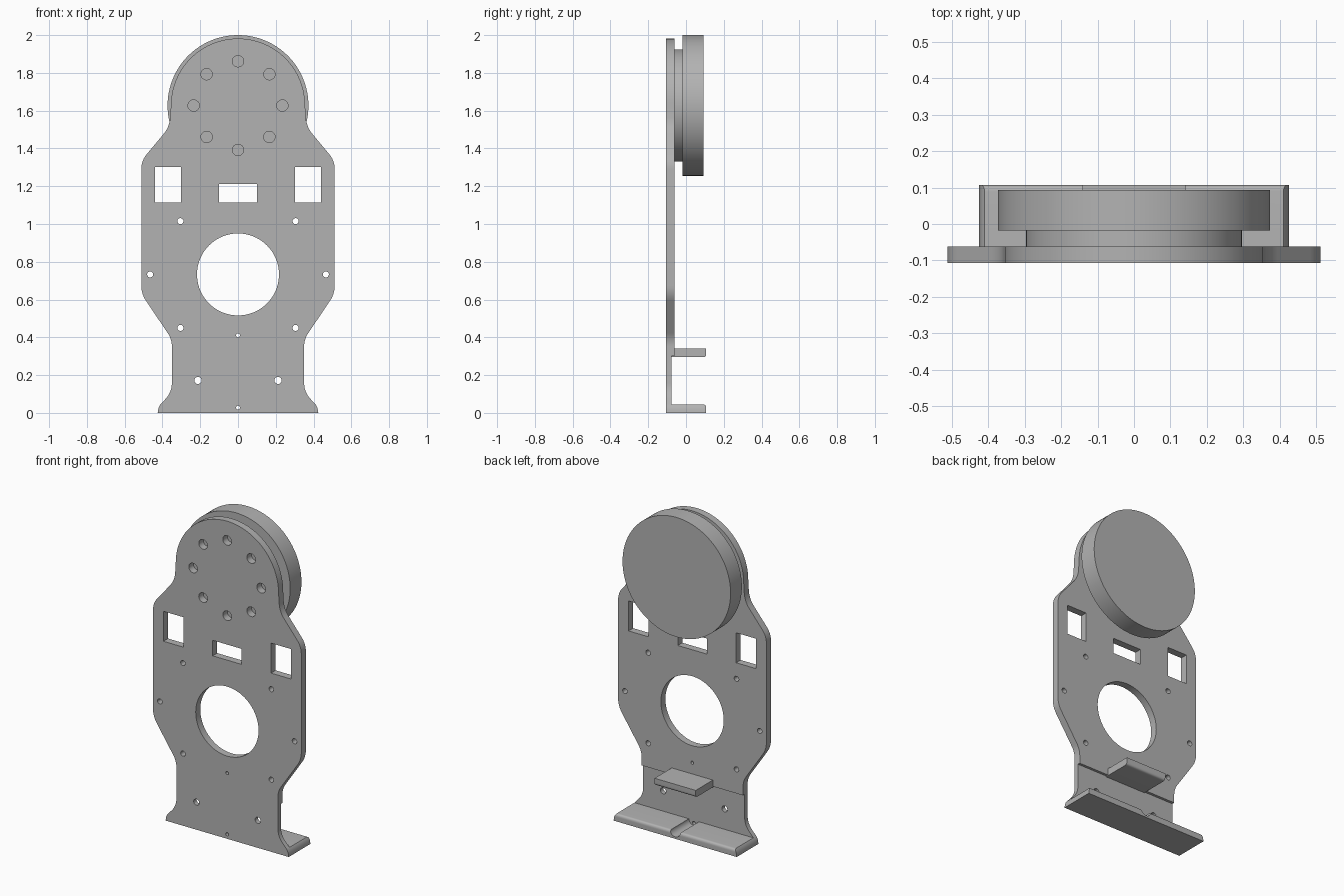
import bpy, bmesh, math
from mathutils import Vector, Matrix

cube = bpy.data.objects.get("Cube")
if cube:
    bpy.data.objects.remove(cube, do_unlink=True)

grey = bpy.data.materials.new("plain grey")
grey.use_nodes = True
colour = (0.45, 0.45, 0.45, 1)
grey.diffuse_color = colour
grey.node_tree.nodes["Principled BSDF"].inputs["Base Color"].default_value = colour

FRONT, PLATE_BACK, BACK = -0.107, -0.062, 0.107
HUB_Z = 1.627


def rounded(corners, steps=6):
    """Round each (u, v, cut) corner with a short quadratic arc."""
    pts = []
    for i, (u, v, cut) in enumerate(corners):
        p = Vector((u, v))
        if not cut:
            pts.append(p)
            continue
        before = Vector(corners[i - 1][:2])
        after = Vector(corners[(i + 1) % len(corners)][:2])
        a = p + (before - p).normalized() * cut
        b = p + (after - p).normalized() * cut
        for k in range(steps + 1):
            t = k / steps
            pts.append(a * (1 - t) ** 2 + p * 2 * t * (1 - t) + b * t * t)
    return pts


def prism(name, pts, lo, hi, axis="y"):
    """Extrude a profile along y (profile x, z) or along x (profile y, z)."""
    place = (lambda p, d: (p[0], d, p[1])) if axis == "y" else (lambda p, d: (d, p[0], p[1]))
    bm = bmesh.new()
    face = bm.faces.new([bm.verts.new(place(p, lo)) for p in pts])
    grown = bmesh.ops.extrude_face_region(bm, geom=[face])["geom"]
    shift = Vector((0, hi - lo, 0)) if axis == "y" else Vector((hi - lo, 0, 0))
    bmesh.ops.translate(bm, vec=shift, verts=[g for g in grown if isinstance(g, bmesh.types.BMVert)])
    bmesh.ops.recalc_face_normals(bm, faces=bm.faces)
    mesh = bpy.data.meshes.new(name)
    bm.to_mesh(mesh)
    bm.free()
    mesh.materials.append(grey)
    obj = bpy.data.objects.new(name, mesh)
    bpy.context.collection.objects.link(obj)
    return obj


def circle(x, z, r, n=32):
    return [(x + r * math.cos(math.tau * i / n), z + r * math.sin(math.tau * i / n)) for i in range(n)]


def box(x0, x1, z0, z1):
    return [(x0, z0), (x1, z0), (x1, z1), (x0, z1)]


def boolean(obj, tool, operation):
    """Apply a boolean at once and drop the helper."""
    mod = obj.modifiers.new("cut", "BOOLEAN")
    mod.object, mod.operation, mod.solver = tool, operation, "EXACT"
    bpy.context.view_layer.objects.active = obj
    bpy.ops.object.modifier_apply(modifier=mod.name)
    bpy.data.objects.remove(tool, do_unlink=True)


def smooth(obj):
    bpy.ops.object.select_all(action="DESELECT")
    obj.select_set(True)
    bpy.context.view_layer.objects.active = obj
    bpy.ops.object.shade_smooth_by_angle(angle=math.radians(30))


# Bracket outline: right half from the foot up, round head, then mirrored
side = rounded([(0, 0, 0), (0.425, 0, 0), (0.42, 0.035, 0.02), (0.35, 0.11, 0.05),
                (0.35, 0.39, 0.04), (0.512, 0.63, 0.045), (0.512, 1.335, 0.045),
                (0.362, 1.515, 0.05), (0.355, HUB_Z, 0)])[1:]
head = [Vector((0.355 * math.cos(a), HUB_Z + 0.355 * math.sin(a)))
        for a in (math.pi * i / 64 for i in range(1, 64))]
outline = side + head + [Vector((-p.x, p.y)) for p in reversed(side)]
bracket = prism("bracket", outline, FRONT, BACK)

# Side section: plate, thinner lower wall and foot flange
section = rounded([(FRONT, 0, 0), (BACK, 0, 0), (BACK, 0.045, 0.018), (-0.078, 0.045, 0),
                   (-0.078, 0.3, 0), (PLATE_BACK, 0.3, 0), (PLATE_BACK, 2.1, 0),
                   (FRONT - 0.01, 2.1, 0), (FRONT - 0.01, 0, 0)])
boolean(bracket, prism("section", section, -0.6, 0.6, "x"), "INTERSECT")

# Windows, large opening and screw holes
cuts = [box(-0.1, 0.1, 1.115, 1.212), circle(0, 0.733, 0.217, 96), circle(0, 0.41, 0.01)]
for s in (-1, 1):
    cuts.append(box(min(s * 0.303, s * 0.44), max(s * 0.303, s * 0.44), 1.115, 1.302))
    for x, z, r in ((0.305, 1.015, 0.016), (0.465, 0.733, 0.016),
                    (0.305, 0.45, 0.016), (0.212, 0.172, 0.019)):
        cuts.append(circle(s * x, z, r))
for i in range(8):
    a = math.tau * i / 8
    cuts.append(circle(0.235 * math.cos(a), HUB_Z + 0.235 * math.sin(a), 0.03))
for pts in cuts:
    boolean(bracket, prism("cutter", pts, -0.2, 0), "DIFFERENCE")

# Cable groove across the flange, with a pin hole through the wall
boolean(bracket, prism("cutter", circle(0, 0.047, 0.035), -0.078, 0.2), "DIFFERENCE")
boolean(bracket, prism("cutter", circle(0, 0.028, 0.01), -0.2, -0.06), "DIFFERENCE")
smooth(bracket)

# Small rear shelf
shelf = prism("rear_shelf", rounded([(-0.079, 0.295, 0), (BACK, 0.295, 0.018),
                                     (BACK, 0.34, 0), (-0.079, 0.34, 0)]), -0.142, 0.142, "x")
smooth(shelf)

# Hub and wheel behind the head
smooth(prism("hub", circle(0, HUB_Z, 0.297, 96), PLATE_BACK, -0.018))
smooth(prism("wheel", circle(0, HUB_Z, 0.373, 128), -0.018, 0.093))
